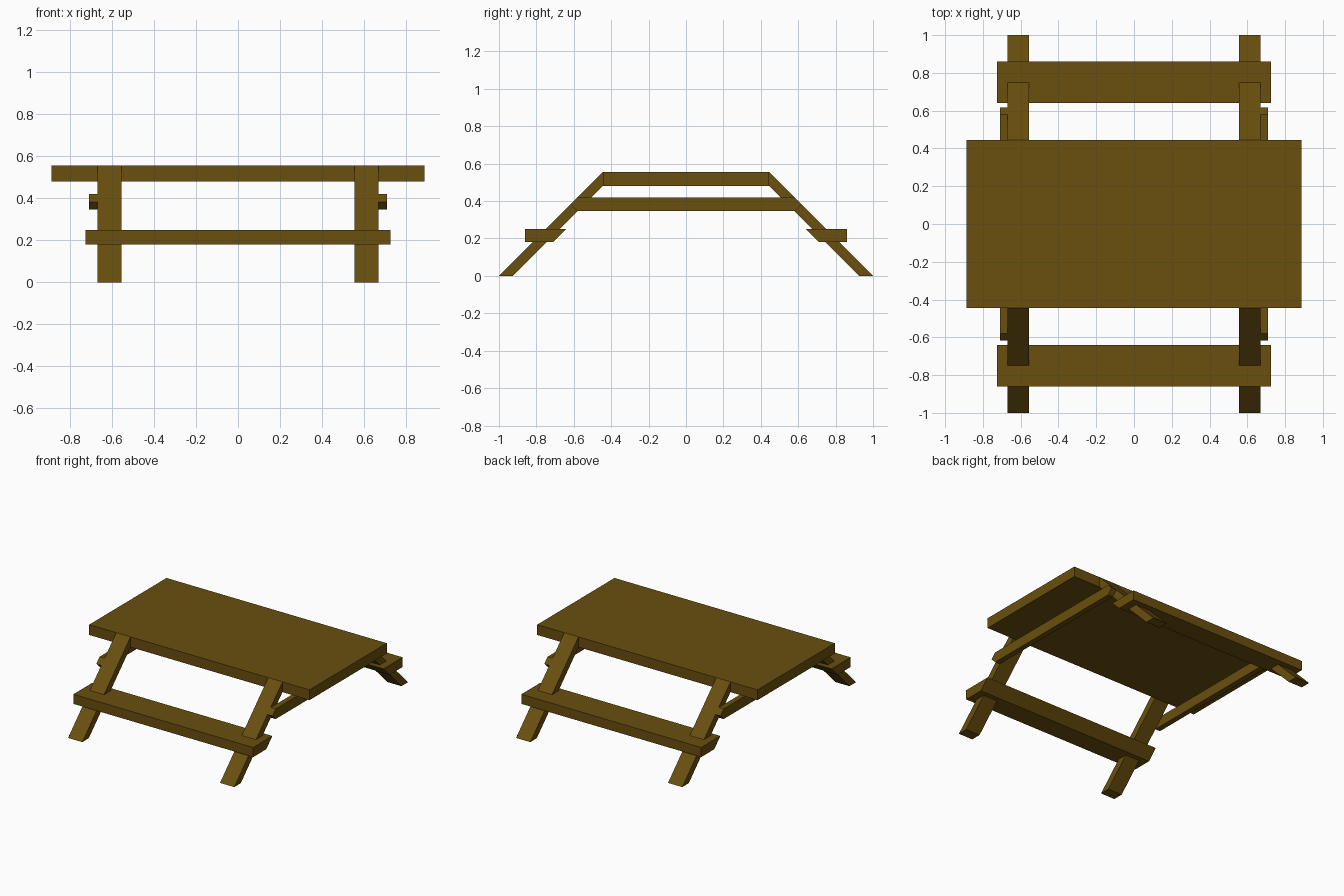
import bpy
import bmesh

if "Cube" in bpy.data.objects:
    bpy.data.objects.remove(bpy.data.objects["Cube"])

wood = bpy.data.materials.new("brown wood")
wood.diffuse_color = (0.142, 0.078, 0.0045, 1.0)
wood.use_nodes = True
wood.node_tree.nodes["Principled BSDF"].inputs["Base Color"].default_value = wood.diffuse_color


def extrude_profile(name, profile, x0, x1):
    """Extrude a (y, z) outline along x from x0 to x1."""
    bm = bmesh.new()
    face = bm.faces.new([bm.verts.new((x0, y, z)) for y, z in profile])
    ext = bmesh.ops.extrude_face_region(bm, geom=[face])
    moved = [v for v in ext["geom"] if isinstance(v, bmesh.types.BMVert)]
    bmesh.ops.translate(bm, verts=moved, vec=(x1 - x0, 0, 0))
    bmesh.ops.recalc_face_normals(bm, faces=bm.faces[:])
    mesh = bpy.data.meshes.new(name)
    bm.to_mesh(mesh)
    bm.free()
    mesh.materials.append(wood)
    obj = bpy.data.objects.new(name, mesh)
    bpy.context.collection.objects.link(obj)
    return obj


def mirror(obj, x, y):
    mod = obj.modifiers.new("mirror", "MIRROR")
    mod.use_axis = (x, y, False)
    mod.use_mirror_merge = False


# Table top slab
extrude_profile("table_top", [(-0.445, 0.48), (0.445, 0.48), (0.445, 0.555), (-0.445, 0.555)],
                -0.888, 0.888)

# Slanted legs, cut flat on the ground and against the table edge
legs = extrude_profile("legs", [(1.0, 0.0), (0.925, 0.0), (0.445, 0.48), (0.445, 0.555)],
                       0.555, 0.67)
mirror(legs, True, True)

# Bench seats with a bevelled inner edge
seats = extrude_profile("seats", [(0.86, 0.18), (0.86, 0.25), (0.64, 0.25), (0.71, 0.18)],
                        -0.725, 0.725)
mirror(seats, False, True)

# Cross beams outside the legs, with pointed ends
beams = extrude_profile("cross_beams", [(-0.58, 0.346), (0.58, 0.346), (0.617, 0.383),
                                        (0.58, 0.42), (-0.58, 0.42), (-0.617, 0.383)],
                        0.67, 0.71)
mirror(beams, True, False)
